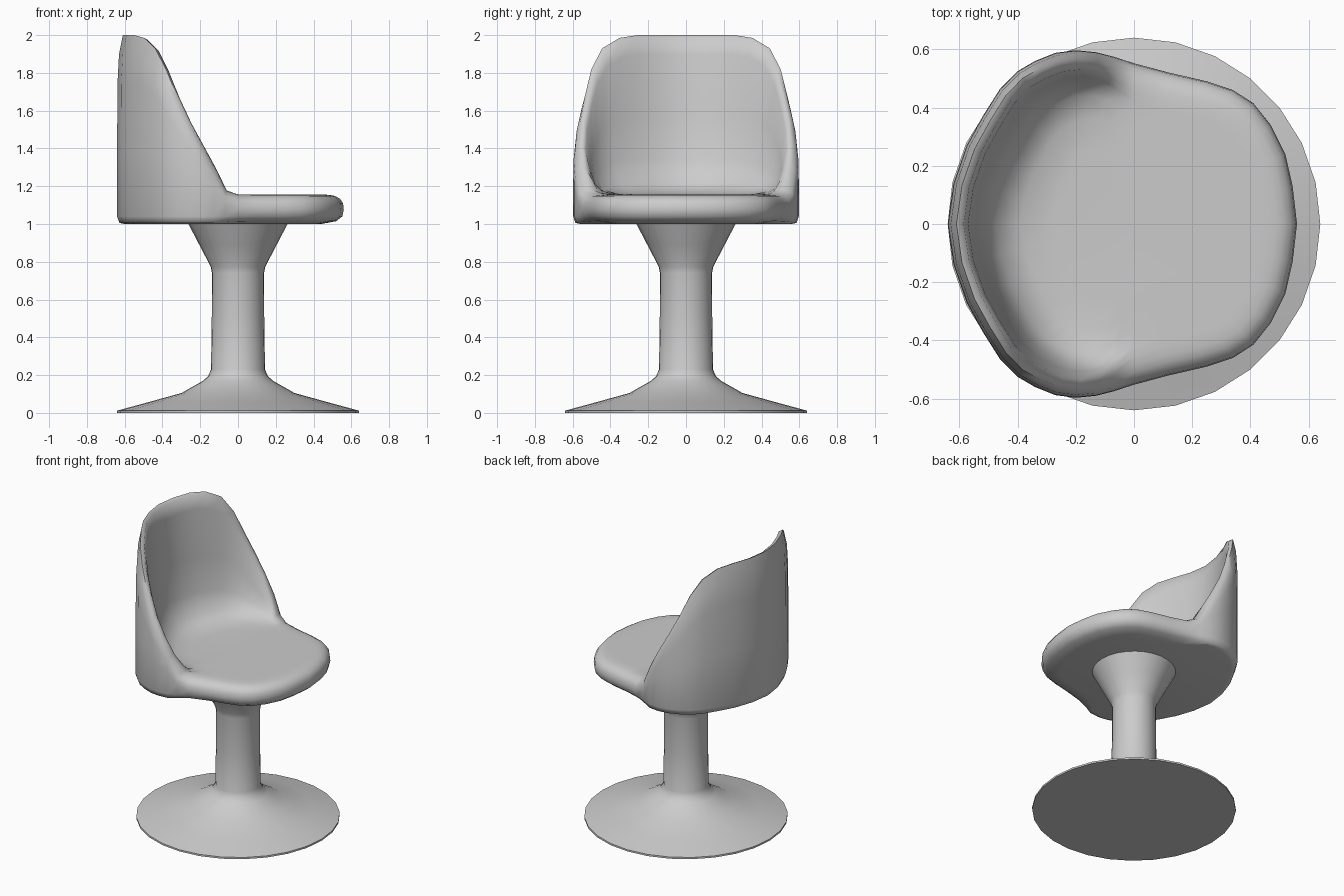
import bpy, bmesh, math

if "Cube" in bpy.data.objects:
    bpy.data.objects.remove(bpy.data.objects["Cube"])


def make_object(name, bm, angle):
    bmesh.ops.recalc_face_normals(bm, faces=bm.faces[:])
    me = bpy.data.meshes.new(name)
    bm.to_mesh(me)
    bm.free()
    for p in me.polygons:
        p.use_smooth = True
    me.set_sharp_from_angle(angle=math.radians(angle))
    ob = bpy.data.objects.new(name, me)
    bpy.context.collection.objects.link(ob)
    return ob


def loft(bm, rings):
    """Skin closed rings of equal length; returns the vertex rings."""
    vs = [[bm.verts.new(p) for p in r] for r in rings]
    for a, b in zip(vs, vs[1:]):
        n = len(a)
        for i in range(n):
            j = (i + 1) % n
            bm.faces.new((a[i], a[j], b[j], b[i]))
    return vs


# Pedestal: lathed trumpet foot, stem and flared seat mount
SEG = 28
profile = [(.64, 0), (.64, .012), (.47, .058), (.30, .105), (.185, .17),
           (.158, .195), (.143, .23), (.139, .5), (.138, .74), (.145, .775),
           (.205, .89), (.265, 1.005)]
bm = bmesh.new()
vs = loft(bm, [[(r * math.cos(2 * math.pi * k / SEG),
                 r * math.sin(2 * math.pi * k / SEG), z) for k in range(SEG)]
               for r, z in profile])
bm.faces.new(vs[0])
bm.faces.new(vs[-1])
make_object("pedestal", bm, 50)

# Seat shell: half outline (x, y, rim height), mirrored in y
SEAT = 1.156
half = [(.56, 0, SEAT), (.545, .13, SEAT), (.52, .24, SEAT), (.47, .34, SEAT),
        (.41, .415, SEAT), (.34, .46, SEAT), (.25, .49, SEAT),
        (.12, .52, SEAT), (0, .552, 1.165), (-.07, .575, 1.21),
        (-.13, .59, 1.30), (-.20, .597, 1.42), (-.27, .588, 1.54),
        (-.34, .56, 1.68), (-.40, .525, 1.82), (-.46, .465, 1.93),
        (-.52, .37, 1.985), (-.575, .27, 2.0), (-.62, .14, 2.0),
        (-.64, 0, 2.0)]
outline = half + [(x, -y, h) for x, y, h in half[-2:0:-1]]

# Cross-sections (inset, z) of cushion lip and (inset, height fraction) of wall
lip = [(.12, 1.0), (.04, 1.015), (.008, 1.04), (0, 1.075), (.004, 1.11),
       (.02, 1.133), (.045, 1.148), (.07, 1.153), (.10, 1.156), (.13, 1.156),
       (.16, 1.156), (.20, 1.156), (.26, 1.156), (.36, 1.156)]
wall_low = [(.04, 1.0), (.012, 1.006), (0, 1.04)]
wall = [(0, .3), (.002, .7), (.01, .88), (.03, 1.0), (.055, .985),
        (.07, .88), (.095, .5), (.12, .22), (.165, .07), (.25, .01), (.36, 0)]


def section(x, y, h):
    rise = h - SEAT
    w = min(1, rise / .12)
    back = wall_low + [(d, SEAT + f * rise) for d, f in wall]
    length = math.hypot(x, y)
    pts = []
    for (d0, z0), (d1, z1) in zip(lip, back):
        s = 1 - (d0 + (d1 - d0) * w) / length
        pts.append((x * s, y * s, z0 + (z1 - z0) * w))
    return pts


bm = bmesh.new()
vs = loft(bm, list(zip(*[section(*o) for o in outline])))
bm.faces.new(vs[0])
centre = bm.verts.new((0, 0, 1.155))
for i, v in enumerate(vs[-1]):
    bm.faces.new((v, vs[-1][(i + 1) % len(outline)], centre))
make_object("seat_shell", bm, 60)
